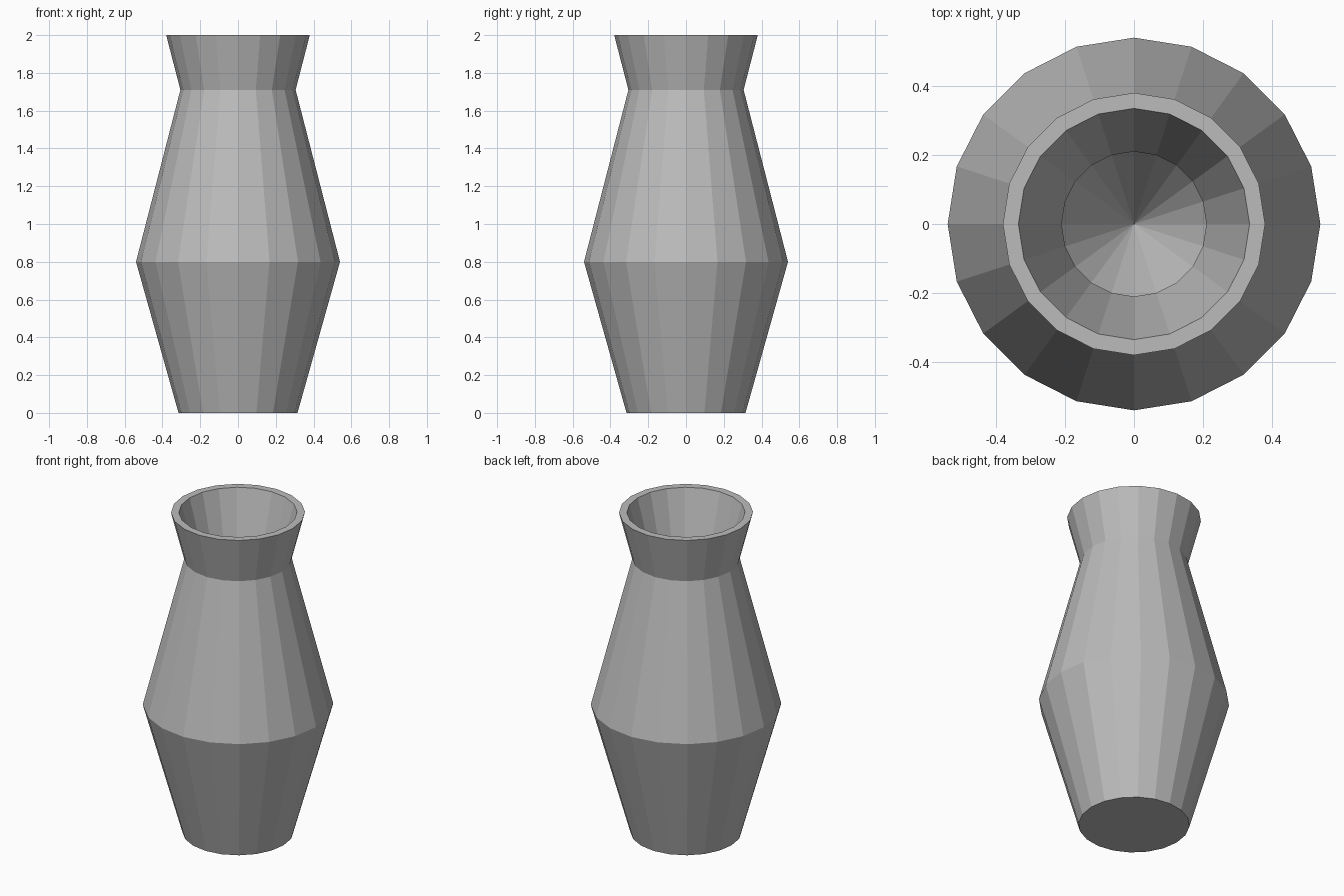
import bpy
import bmesh
from math import cos, sin, tau

cube = bpy.data.objects.get("Cube")
if cube:
    bpy.data.objects.remove(cube, do_unlink=True)

SIDES = 20

# Radius and height, from the base up the outside, over the rim and down inside
PROFILE = [
    (0.315, 0.0),   # foot
    (0.54, 0.8),    # belly
    (0.305, 1.71),  # neck
    (0.38, 2.0),    # outer lip
    (0.335, 2.0),   # inner lip
    (0.21, 1.55),   # inner throat
    (0.45, 0.8),    # inner belly
]
INNER_FLOOR = 0.08


def make_material(name, rgb):
    mat = bpy.data.materials.new(name)
    mat.use_nodes = True
    colour = (*rgb, 1.0)
    mat.diffuse_color = colour
    mat.node_tree.nodes["Principled BSDF"].inputs["Base Color"].default_value = colour
    return mat


def make_ring(bm, radius, height):
    return [bm.verts.new((radius * cos(tau * i / SIDES),
                          radius * sin(tau * i / SIDES), height))
            for i in range(SIDES)]


# Vase body: rings bridged into flat facets
bm = bmesh.new()
rings = [make_ring(bm, r, z) for r, z in PROFILE]
for low, high in zip(rings, rings[1:]):
    for i in range(SIDES):
        j = (i + 1) % SIDES
        bm.faces.new((low[i], low[j], high[j], high[i]))

# Flat base and pointed inner floor
bm.faces.new(list(reversed(rings[0])))
tip = bm.verts.new((0, 0, INNER_FLOOR))
last = rings[-1]
for i in range(SIDES):
    bm.faces.new((last[i], last[(i + 1) % SIDES], tip))
bmesh.ops.recalc_face_normals(bm, faces=bm.faces)

mesh = bpy.data.meshes.new("vase")
bm.to_mesh(mesh)
bm.free()
mesh.materials.append(make_material("plain grey", (0.5, 0.5, 0.5)))
vase = bpy.data.objects.new("vase", mesh)
bpy.context.collection.objects.link(vase)
